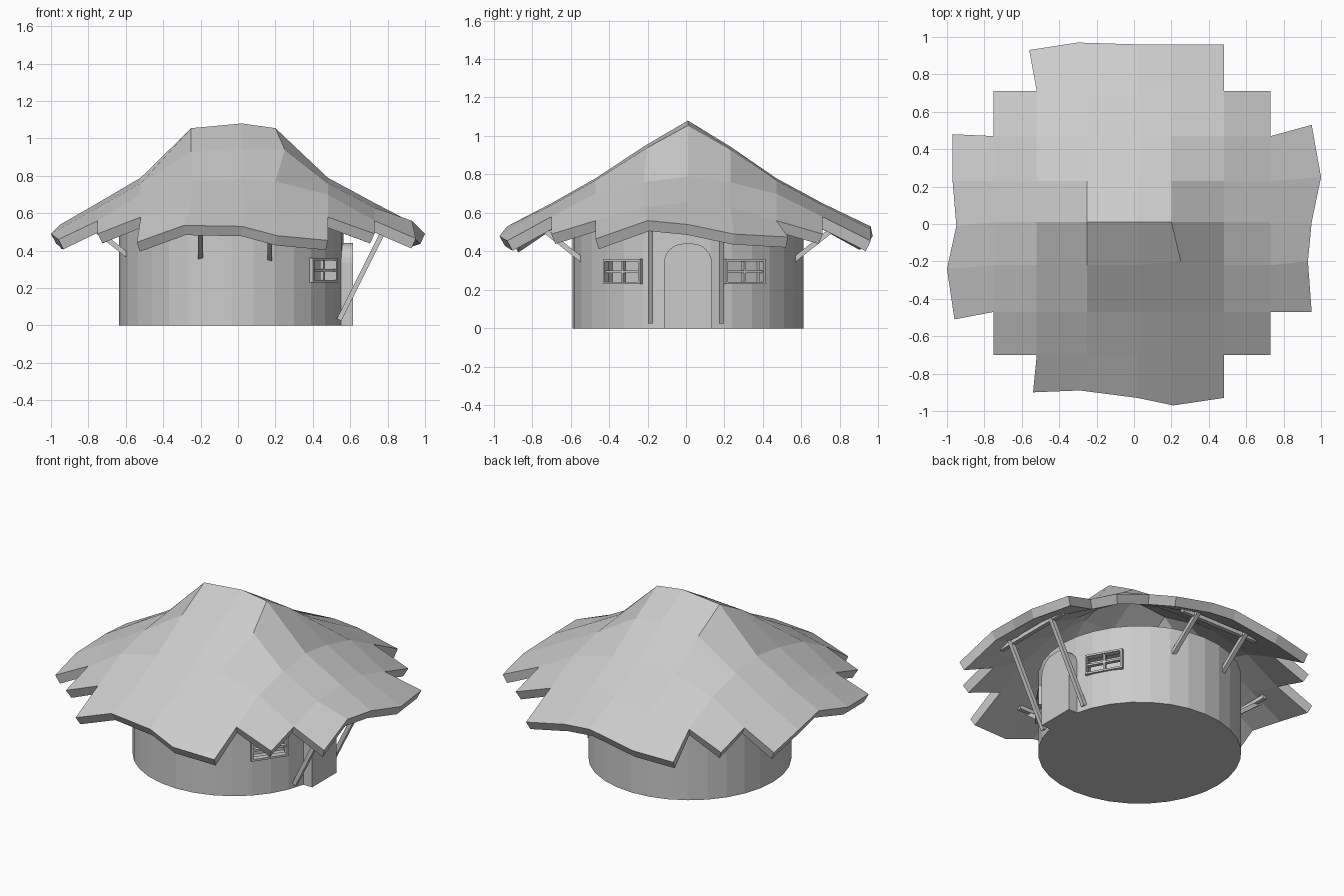
import bpy, bmesh, math
from mathutils import Vector, Matrix

if "Cube" in bpy.data.objects:
    bpy.data.objects.remove(bpy.data.objects["Cube"])

CX, CY, R = -0.035, 0.01, 0.60


def add_object(name, bm):
    bmesh.ops.recalc_face_normals(bm, faces=bm.faces)
    mesh = bpy.data.meshes.new(name)
    bm.to_mesh(mesh)
    bm.free()
    ob = bpy.data.objects.new(name, mesh)
    bpy.context.collection.objects.link(ob)
    return ob


def box(bm, size, matrix):
    bmesh.ops.create_cube(bm, size=1, matrix=matrix @ Matrix.Diagonal((*size, 1)))


def beam(name, a, b, t=0.026):
    a, b = Vector(a), Vector(b)
    d = b - a
    rot = d.to_track_quat('Z', 'Y').to_matrix().to_4x4()
    bm = bmesh.new()
    box(bm, (t, t, d.length), Matrix.Translation((a + b) / 2) @ rot)
    return add_object(name, bm)


# Round wall
bm = bmesh.new()
bmesh.ops.create_cone(bm, cap_ends=True, segments=32, radius1=R, radius2=R, depth=0.52,
                      matrix=Matrix.Translation((CX, CY, 0.26)))
wall = add_object("round_wall", bm)

# Thatched roof: stepped grid draped over a short ridge
xs = [-0.97, -0.75, -0.52, -0.25, 0.02, 0.20, 0.48, 0.73, 0.95]
ys = [-0.93, -0.70, -0.47, -0.22, 0.01, 0.23, 0.47, 0.71, 0.96]
heights = [[1.08, 0.945, 0.78, 0.65, 0.53],
           [1.055, 0.93, 0.77, 0.64, 0.515],
           [0.79, 0.76, 0.70, 0.58, 0.455],
           [0.655, 0.63, 0.56, 0.49],
           [0.54, 0.51, 0.465]]
tweaks = {(-4, -1): (-1.0, -0.24, 0.49), (4, 1): (1.0, 0.25, 0.49),
          (-4, 0): (-0.95, -0.01, 0.54), (4, -1): (0.93, -0.20, 0.56),
          (-4, 2): (-0.97, 0.48, 0.46), (4, 2): (0.95, 0.53, 0.475),
          (-4, -2): (-0.96, -0.51, 0.46),
          (-2, -4): (-0.54, -0.90, 0.445), (-1, -4): (-0.29, -0.89, 0.535),
          (1, -4): (0.21, -0.97, 0.48), (1, -1): (0.25, -0.20, 0.94),
          (-2, 4): (-0.56, 0.93, 0.46), (-1, 4): (-0.30, 0.97, 0.48)}
bm = bmesh.new()
verts = {}
for i in range(-4, 5):
    for j in range(-4, 5):
        if abs(j) < len(heights[abs(i)]):
            co = tweaks.get((i, j), (xs[i + 4], ys[j + 4], heights[abs(i)][abs(j)]))
            verts[i, j] = bm.verts.new(co)
for i in range(-4, 4):
    for j in range(-4, 4):
        keys = [(i, j), (i + 1, j), (i + 1, j + 1), (i, j + 1)]
        if all(k in verts for k in keys):
            bm.faces.new([verts[k] for k in keys])
bm.normal_update()
if sum(f.normal.z for f in bm.faces) < 0:
    bmesh.ops.reverse_faces(bm, faces=bm.faces)
mesh = bpy.data.meshes.new("thatched_roof")
bm.to_mesh(mesh)
bm.free()
roof = bpy.data.objects.new("thatched_roof", mesh)
bpy.context.collection.objects.link(roof)
mod = roof.modifiers.new("thickness", 'SOLIDIFY')
mod.thickness = 0.06
mod.offset = -1

# Arched door block on the +x side
prof = [(-0.125, 0), (0.125, 0)]
for k in range(7):
    a = math.radians(15 * k)
    prof.append((0.025 + 0.10 * math.cos(a), 0.335 + 0.105 * math.sin(a)))
for k in range(7):
    a = math.radians(90 + 15 * k)
    prof.append((-0.025 + 0.10 * math.cos(a), 0.335 + 0.105 * math.sin(a)))
bm = bmesh.new()
face = bm.faces.new([bm.verts.new((0.45, CY + y, z)) for y, z in prof])
ext = bmesh.ops.extrude_face_region(bm, geom=[face])
bmesh.ops.translate(bm, vec=(0.165, 0, 0),
                    verts=[v for v in ext["geom"] if isinstance(v, bmesh.types.BMVert)])
add_object("arched_door", bm)

# Windows: recess in the wall with a frame and cross bars
W, H, T = 0.235, 0.13, 0.012
for name, deg in (("left", -34.5), ("right", 29.5)):
    base = (Matrix.Translation((CX, CY, 0.295)) @ Matrix.Rotation(math.radians(deg), 4, 'Z')
            @ Matrix.Translation((R - 0.01, 0, 0)))
    bm = bmesh.new()
    box(bm, (0.12, W - T, H - T), base)
    cutter = add_object(name + "_window_cutter", bm)
    cutter.hide_render = True
    cutter.hide_set(True)
    cut = wall.modifiers.new(name + "_recess", 'BOOLEAN')
    cut.operation = 'DIFFERENCE'
    cut.solver = 'EXACT'
    cut.object = cutter
    bm = bmesh.new()
    for s in (-1, 1):
        box(bm, (0.04, T, H), base @ Matrix.Translation((0, s * (W - T) / 2, 0)))
        box(bm, (0.04, W, T), base @ Matrix.Translation((0, 0, s * (H - T) / 2)))
    box(bm, (0.025, T, H - T), base)
    box(bm, (0.025, W - T, T), base)
    add_object(name + "_window_frame", bm)

# Door posts and their rail
for y in (-0.185, 0.185):
    beam("door_post", (0.54, y, 0.03), (0.80, y, 0.55))
beam("door_rail", (0.785, -0.28, 0.53), (0.785, 0.28, 0.53))

# Short struts and rails under the eaves on the other three sides
for side, deg in (("back", 90), ("left", 180), ("front", 270)):
    turn = Matrix.Translation((-0.015, CY, 0)) @ Matrix.Rotation(math.radians(deg), 4, 'Z')
    for y in (-0.185, 0.185):
        beam(side + "_strut", turn @ Vector((0.55, y, 0.355)), turn @ Vector((0.79, y, 0.545)))
    beam(side + "_rail", turn @ Vector((0.75, -0.28, 0.53)), turn @ Vector((0.75, 0.28, 0.53)))
